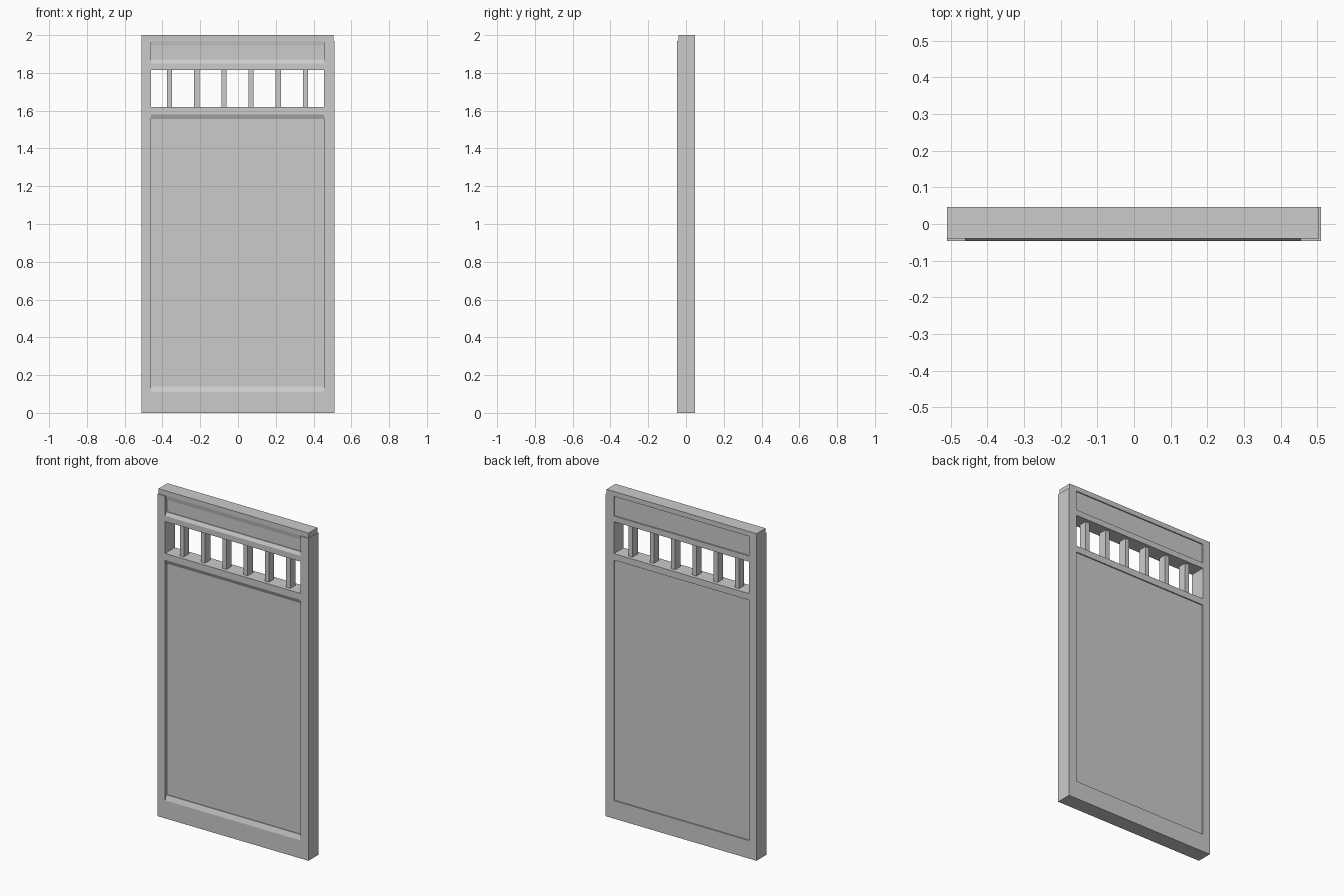
import bpy, bmesh

if "Cube" in bpy.data.objects:
    bpy.data.objects.remove(bpy.data.objects["Cube"])

FRONT, BACK = -0.047, 0.047
LEFT, RIGHT = -0.46, 0.455          # inner edges of the stiles


def extrude_profile(name, profile, x0, x1):
    """Extrude a (y, z) outline along x."""
    bm = bmesh.new()
    face = bm.faces.new([bm.verts.new((x0, y, z)) for y, z in profile])
    ext = bmesh.ops.extrude_face_region(bm, geom=[face])["geom"]
    verts = [g for g in ext if isinstance(g, bmesh.types.BMVert)]
    bmesh.ops.translate(bm, verts=verts, vec=(x1 - x0, 0, 0))
    bmesh.ops.recalc_face_normals(bm, faces=bm.faces)
    mesh = bpy.data.meshes.new(name)
    bm.to_mesh(mesh)
    bm.free()
    obj = bpy.data.objects.new(name, mesh)
    bpy.context.collection.objects.link(obj)
    return obj


def box(name, x0, x1, y0, y1, z0, z1):
    return extrude_profile(name, [(y0, z0), (y1, z0), (y1, z1), (y0, z1)], x0, x1)


# Stiles, stopping just under the head
box("left_stile", -0.51, LEFT, FRONT, BACK, 0, 1.97)
box("right_stile", RIGHT, 0.51, FRONT, BACK, 0, 1.97)

# Head across the top, slightly set back from the stile faces
box("head", -0.51, 0.505, -0.04, BACK, 1.97, 2.0)

# Rails, with a sloped moulding on the edge that meets a panel
LIP = -0.036
extrude_profile("bottom_rail", [(FRONT, 0), (BACK, 0), (BACK, 0.11), (-0.03, 0.11),
                                (-0.03, 0.14), (LIP, 0.14), (FRONT, 0.11)], LEFT, RIGHT)
extrude_profile("sill_rail", [(FRONT, 1.62), (BACK, 1.62), (BACK, 1.58), (-0.03, 1.58),
                              (-0.03, 1.555), (LIP, 1.555), (FRONT, 1.58)], LEFT, RIGHT)
extrude_profile("lintel_rail", [(FRONT, 1.815), (BACK, 1.815), (BACK, 1.85), (-0.03, 1.85),
                                (-0.03, 1.87), (LIP, 1.87), (FRONT, 1.85)], LEFT, RIGHT)
extrude_profile("head_moulding", [(-0.04, 1.97), (-0.03, 1.97), (-0.03, 1.945),
                                  (LIP, 1.945)], LEFT, RIGHT)

# Recessed panels
for name, z0, z1 in (("main_panel", 0.11, 1.58), ("top_panel", 1.85, 1.97)):
    box(name, LEFT, RIGHT, -0.031, 0.04, z0, z1)

# Balusters in the opening
for i in range(6):
    cx = -0.0025 + (i - 2.5) * 0.144
    box(f"baluster_{i + 1}", cx - 0.0138, cx + 0.0138, -0.025, 0.025, 1.62, 1.815)
